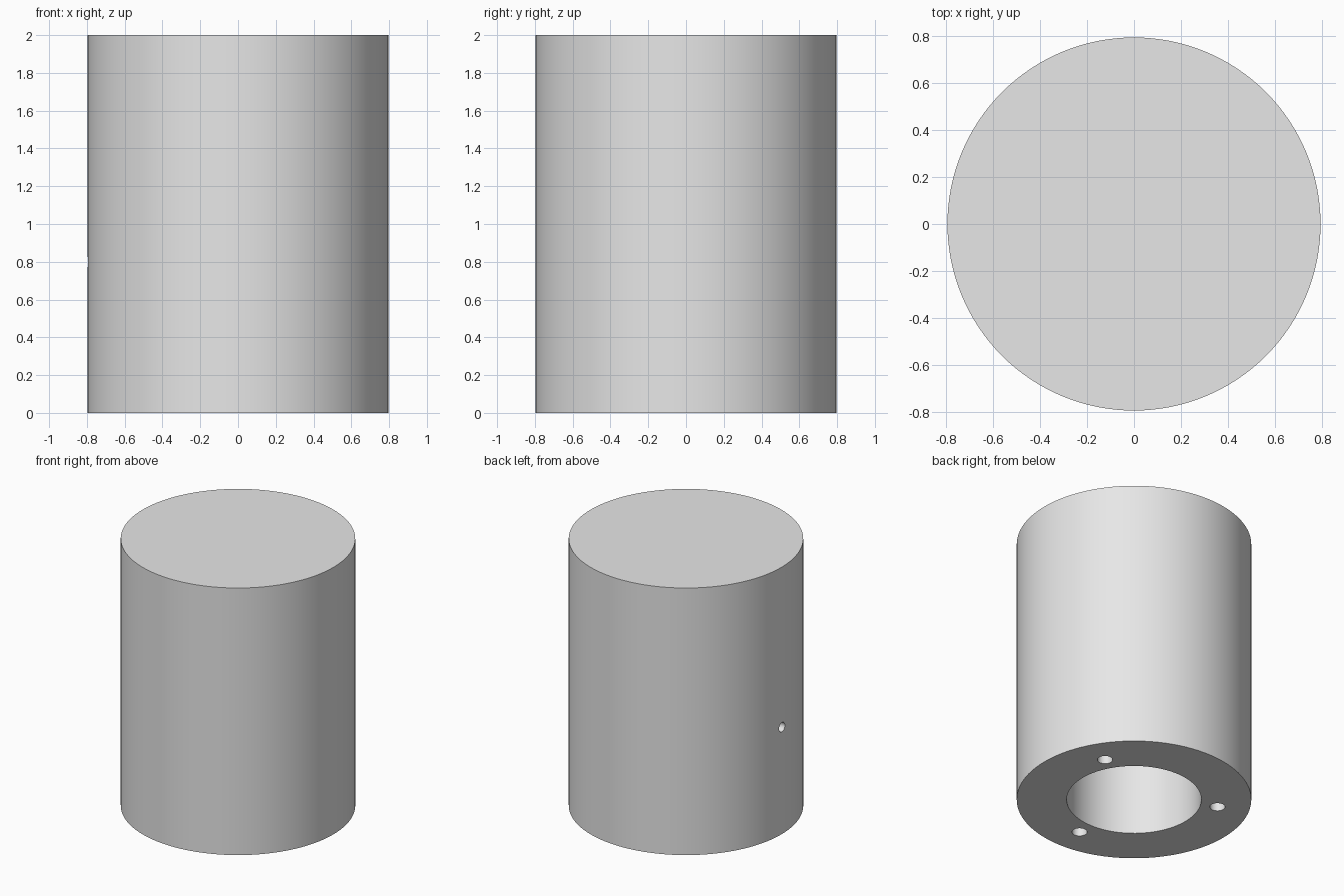
import bpy
from math import radians, cos, sin, pi

default = bpy.data.objects.get("Cube")
if default:
    bpy.data.objects.remove(default, do_unlink=True)

HEIGHT, RADIUS = 2.0, 0.796
BORE_RADIUS, BORE_DEPTH = 0.457, 1.6
SCREW_RADIUS, SCREW_CIRCLE, SCREW_DEPTH = 0.052, 0.575, 0.4
SIDE_RADIUS, SIDE_Z = 0.035, 0.8

grey = bpy.data.materials.new("light grey")
grey.use_nodes = True
grey.diffuse_color = (0.8, 0.8, 0.8, 1)
grey.node_tree.nodes["Principled BSDF"].inputs["Base Color"].default_value = (0.8, 0.8, 0.8, 1)


def cylinder(name, radius, depth, location, sides, rotation=(0, 0, 0)):
    bpy.ops.mesh.primitive_cylinder_add(vertices=sides, radius=radius, depth=depth,
                                        location=location, rotation=rotation)
    obj = bpy.context.object
    obj.name = name
    obj.data.materials.append(grey)
    return obj


def cut(target, cutter):
    cutter.hide_render = True
    mod = target.modifiers.new("cut", 'BOOLEAN')
    mod.operation = 'DIFFERENCE'
    mod.solver = 'EXACT'
    mod.object = cutter
    bpy.context.view_layer.objects.active = target
    bpy.ops.object.modifier_apply(modifier=mod.name)
    bpy.data.objects.remove(cutter, do_unlink=True)


# Solid outer body
body = cylinder("housing_body", RADIUS, HEIGHT, (0, 0, HEIGHT / 2), 128)

# Blind bore opening at the underside
overlap = 0.1
cut(body, cylinder("bore_cutter", BORE_RADIUS, BORE_DEPTH + overlap,
                   (0, 0, (BORE_DEPTH - overlap) / 2), 96))

# Three screw holes around the bore
for angle in (30, 150, 270):
    a = radians(angle)
    cut(body, cylinder("screw_hole_cutter", SCREW_RADIUS, SCREW_DEPTH + overlap,
                       (SCREW_CIRCLE * cos(a), SCREW_CIRCLE * sin(a),
                        (SCREW_DEPTH - overlap) / 2), 32))

# Small side hole through the wall into the bore
cut(body, cylinder("side_hole_cutter", SIDE_RADIUS, 0.6,
                   (-(RADIUS + BORE_RADIUS) / 2, 0, SIDE_Z), 32, (0, pi / 2, 0)))

# Smooth walls with crisp rims
bpy.ops.object.select_all(action='DESELECT')
body.select_set(True)
bpy.context.view_layer.objects.active = body
bpy.ops.object.shade_smooth_by_angle(angle=radians(30))
